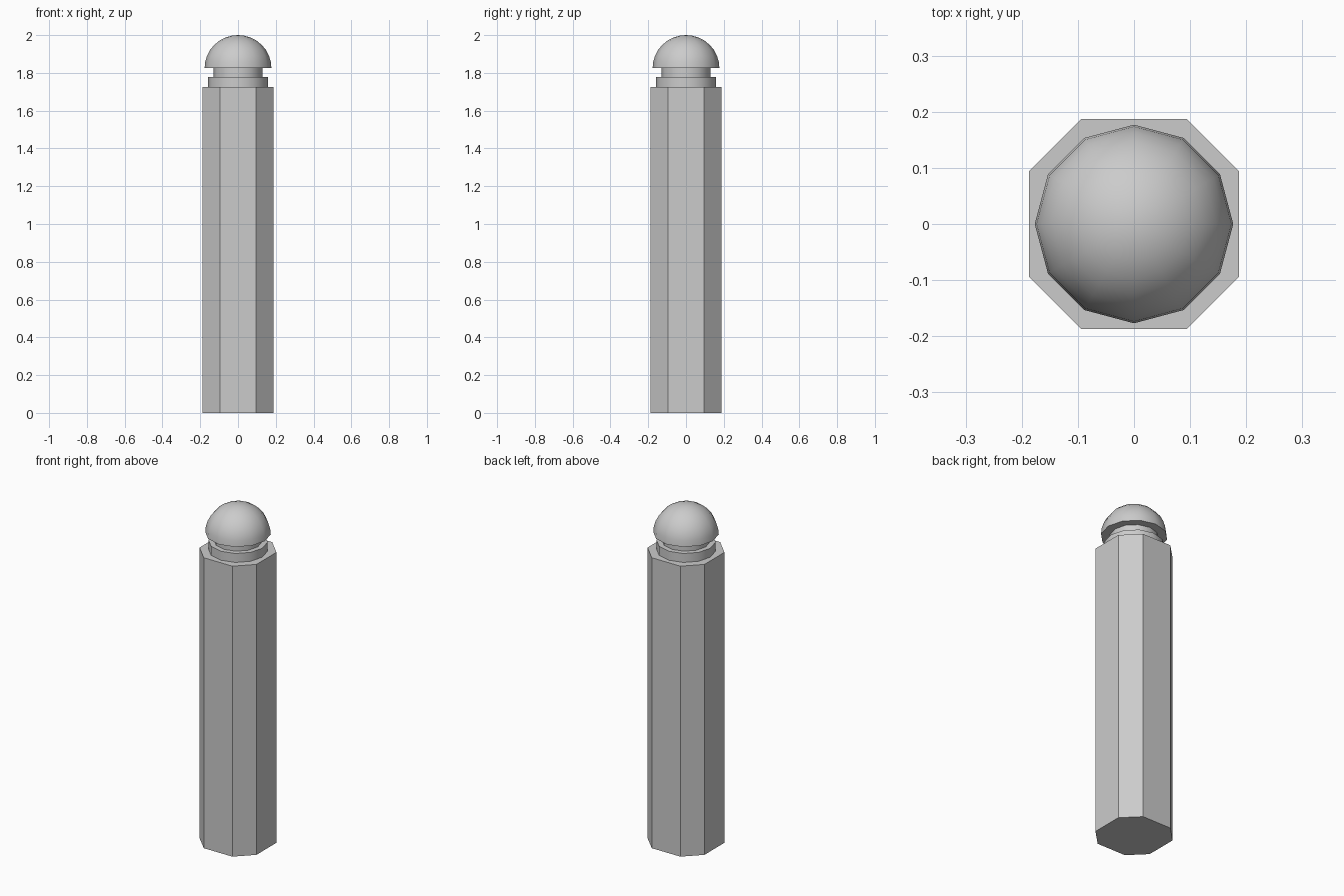
import bpy, bmesh, math

if "Cube" in bpy.data.objects:
    bpy.data.objects.remove(bpy.data.objects["Cube"])

SIDES = 12


def finish(name, bm, smooth):
    bmesh.ops.recalc_face_normals(bm, faces=bm.faces)
    mesh = bpy.data.meshes.new(name)
    bm.to_mesh(mesh)
    bm.free()
    obj = bpy.data.objects.new(name, mesh)
    bpy.context.collection.objects.link(obj)
    if smooth:
        bpy.ops.object.select_all(action='DESELECT')
        obj.select_set(True)
        bpy.context.view_layer.objects.active = obj
        bpy.ops.object.shade_smooth_by_angle(angle=math.radians(40))
    return obj


def stack(name, rings, tip=None, smooth=True):
    """Skin a list of rings, cap the bottom, and close the top flat or to a tip."""
    bm = bmesh.new()
    loops = [[bm.verts.new(p) for p in ring] for ring in rings]
    n = len(loops[0])
    for a, b in zip(loops, loops[1:]):
        for i in range(n):
            j = (i + 1) % n
            bm.faces.new((a[i], a[j], b[j], b[i]))
    bm.faces.new(loops[0][::-1])
    if tip is None:
        bm.faces.new(loops[-1])
    else:
        top = bm.verts.new((0, 0, tip))
        for i in range(n):
            bm.faces.new((loops[-1][i], loops[-1][(i + 1) % n], top))
    return finish(name, bm, smooth)


def circle(r, z):
    return [(r * math.cos(2 * math.pi * i / SIDES),
             r * math.sin(2 * math.pi * i / SIDES), z) for i in range(SIDES)]


# Square post with chamfered corners
H, C = 0.187, 0.094
outline = [(H, -C), (H, C), (C, H), (-C, H), (-H, C), (-H, -C), (-C, -H), (C, -H)]
stack("post", [[(x, y, z) for x, y in outline] for z in (0, 1.725)], smooth=False)

# Collar and neck
stack("collar", [circle(0.16, 1.725), circle(0.16, 1.778)])
stack("neck", [circle(0.13, 1.778), circle(0.13, 1.827)])

# Domed cap
R, BASE, STEPS = 0.177, 1.825, 8
dome = []
for k in range(STEPS):
    a = math.pi / 2 * k / STEPS
    dome.append(circle(R * math.cos(a), BASE + (2 - BASE) * math.sin(a)))
stack("dome_cap", dome, tip=2.0)
